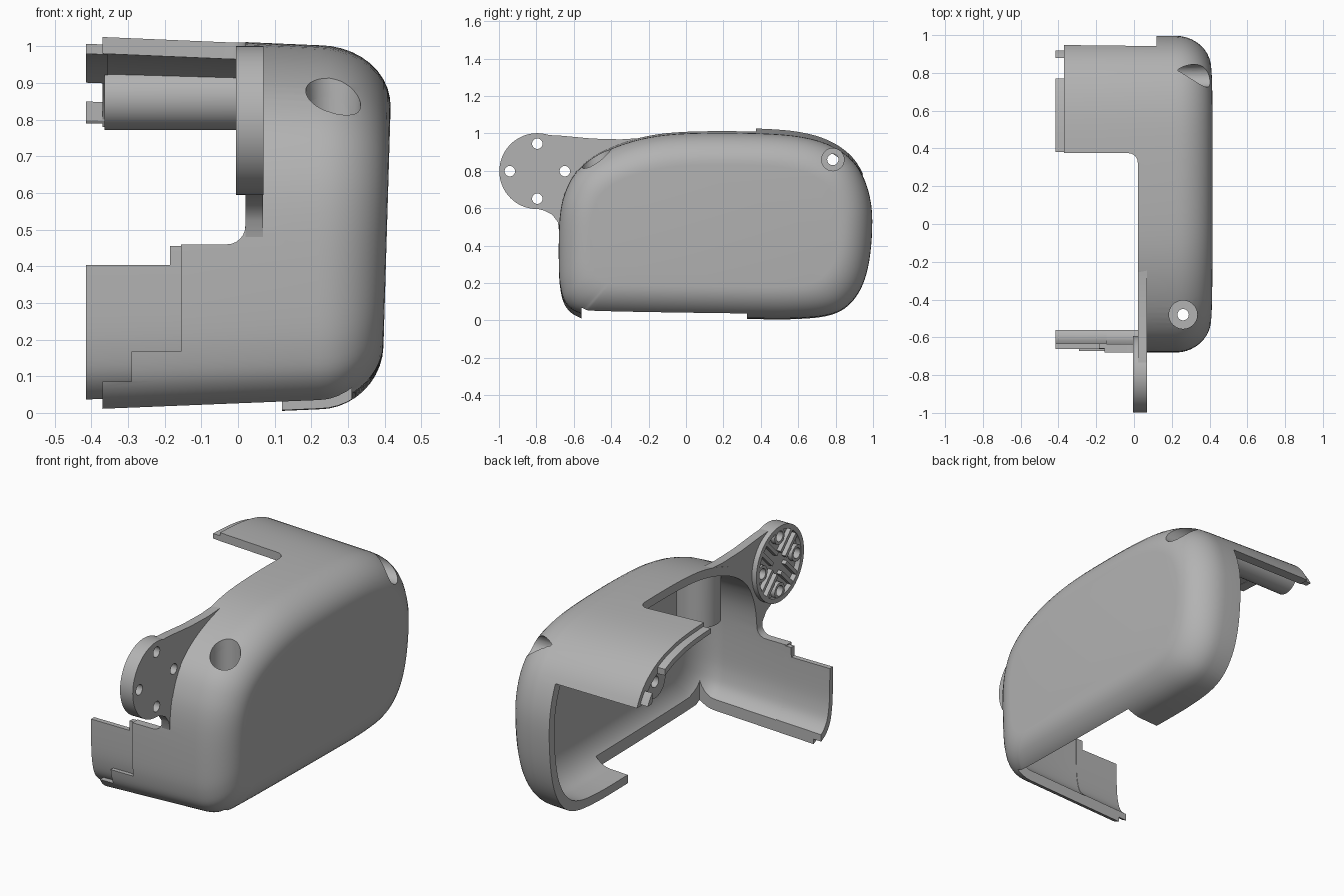
import bpy, bmesh, math
from mathutils import Vector, Matrix

if "Cube" in bpy.data.objects:
    bpy.data.objects.remove(bpy.data.objects["Cube"], do_unlink=True)

grey = bpy.data.materials.new("plain_grey")
grey.use_nodes = True
grey.diffuse_color = (0.45, 0.45, 0.45, 1)
grey.node_tree.nodes["Principled BSDF"].inputs["Base Color"].default_value = (0.45, 0.45, 0.45, 1)

# Side outline (y, z) of the rounded housing
OUTLINE = [(-.68, .3), (-.675, .55), (-.64, .7), (-.57, .81), (-.44, .9), (-.24, .97), (0, 1),
           (.4, 1), (.65, .975), (.82, .91), (.93, .8), (.99, .62), (.99, .4), (.955, .22),
           (.885, .1), (.78, .035), (.6, .012), (.3, .012), (-.45, .025), (-.57, .04),
           (-.64, .09), (-.67, .17)]


def smooth_loop(pts, steps=5):
    out, n = [], len(pts)
    for i in range(n):
        a, b, c, d = (Vector(pts[(i + k) % n]) for k in (-1, 0, 1, 2))
        for s in range(steps):
            t = s / steps
            out.append(0.5 * (2 * b + (c - a) * t + (2 * a - 5 * b + 4 * c - d) * t * t
                              + (3 * b - a - 3 * c + d) * t ** 3))
    return out


LOOP = smooth_loop(OUTLINE)


def finish(bm, name):
    bmesh.ops.recalc_face_normals(bm, faces=bm.faces[:])
    mesh = bpy.data.meshes.new(name)
    bm.to_mesh(mesh)
    bm.free()
    mesh.materials.append(grey)
    ob = bpy.data.objects.new(name, mesh)
    bpy.context.collection.objects.link(ob)
    return ob


def loft(rings, name):
    bm = bmesh.new()
    vs = [[bm.verts.new(p) for p in r] for r in rings]
    n = len(vs[0])
    for a, b in zip(vs, vs[1:]):
        for i in range(n):
            bm.faces.new((a[i], a[(i + 1) % n], b[(i + 1) % n], b[i]))
    bm.faces.new(vs[0])
    bm.faces.new(vs[-1])
    return finish(bm, name)


def housing_solid(name, inset=0, start=-.6):
    """Solid body, inset from the outer skin, rounded over towards +x."""
    levels = [(start, 0), (-.2, 0)]
    for i in range(11):
        a = math.pi / 2 * i / 10
        levels.append((.22 + (.188 - inset) * math.sin(a), .17 * (1 - math.cos(a))))
    rings = []
    for x, d in levels:
        d += inset
        draft = .025 * max(0, .22 - x) / .59
        ring = []
        for y, z in LOOP:
            y = .155 + (y - .155) * (1 - d / .84)
            z = .506 + (z - .506) * (1 - (d - draft) / .494)
            ring.append((x + .03 * (z - .55) * max(0, x - .22) / .188, y, z))
        rings.append(ring)
    return loft(rings, name)


def box(x, y, z, bevel=0):
    bm = bmesh.new()
    bmesh.ops.create_cube(bm, size=1)
    for v in bm.verts:
        v.co = [lo + (c + .5) * (hi - lo) for c, (lo, hi) in zip(v.co, (x, y, z))]
    if bevel:
        bmesh.ops.bevel(bm, geom=bm.edges[:], offset=bevel, segments=6, profile=.5, affect='EDGES')
    return finish(bm, "helper_box")


def cylinder(name, axis, lo, hi, centre, r, n=40):
    """Cylinder along x (centre = y, z) or along z (centre = x, y)."""
    bm = bmesh.new()
    bmesh.ops.create_cone(bm, cap_ends=True, segments=n, radius1=r, radius2=r, depth=hi - lo)
    mid = (lo + hi) / 2
    if axis == 'x':
        bm.transform(Matrix.Translation((mid, *centre)) @ Matrix.Rotation(math.pi / 2, 4, 'Y'))
    else:
        bm.transform(Matrix.Translation((*centre, mid)))
    return finish(bm, name)


def boolean(ob, tool, op='DIFFERENCE', keep=False):
    m = ob.modifiers.new("bool", 'BOOLEAN')
    m.operation, m.object, m.solver = op, tool, 'EXACT'
    bpy.context.view_layer.objects.active = ob
    bpy.ops.object.modifier_apply(modifier=m.name)
    if not keep:
        bpy.data.objects.remove(tool, do_unlink=True)


def shell(name, outer, inner):
    ob = housing_solid(name, outer)
    boolean(ob, housing_solid("helper_core", inner, -.7))
    return ob


parts = []

# Main shell with its openings
body = shell("housing_shell", 0, .045)
for cut in (((-1, -.37), (-2, 2), (-1, 2)),             # open end
            ((-1, .31), (-.56, .325), (-.5, .4)),       # underside
            ((-1, .12), (.32, 1.5), (-.5, .78)),        # rear
            ((-1, -.155), (-1, -.5), (.168, .7)),       # stepped joint
            ((-1, -.29), (-1, -.5), (.085, .2))):
    boolean(body, box(*cut))
boolean(body, box((-1, .02), (-1.5, .375), (.46, 1.6), .05))
parts.append(body)

# Thin joint lips
for name, keep in (("front_lip", ((-.415, -.145), (-1, -.56), (.035, .403))),
                   ("front_lip_step", ((-.185, -.145), (-1, -.56), (.39, .455))),
                   ("top_lip", ((-.415, -.355), (.38, .77), (.79, 1.2))),
                   ("rear_lip", ((-.415, -.355), (.88, .96), (.79, 1.2)))):
    lip = shell(name, .02, .047)
    boolean(lip, box(*keep), 'INTERSECT')
    parts.append(lip)

# Screw bosses, trimmed to the outer skin
skin = housing_solid("helper_skin", .006)
skin.hide_render = True
front_boss = cylinder("front_screw_boss", 'z', .55, 1.1, (.26, -.48), .11)
rear_boss = cylinder("rear_screw_boss", 'x', -.365, .5, (.785, .86), .088)
for boss in (front_boss, rear_boss):
    boolean(boss, skin, 'INTERSECT', keep=True)
    parts.append(boss)
bpy.data.objects.remove(skin, do_unlink=True)
for ob in (body, front_boss):
    boolean(ob, cylinder("helper_bore", 'z', .62, 1.3, (.26, -.48), .075))
    boolean(ob, cylinder("helper_hole", 'z', .4, 1.3, (.26, -.48), .03))
for ob in (body, rear_boss):
    boolean(ob, cylinder("helper_bore", 'x', .1, .6, (.785, .86), .06))
    boolean(ob, cylinder("helper_hole", 'x', -.3 if ob is body else -.6, .6, (.785, .86), .03))

# Mounting ear: web plate flowing into the housing wall
EAR = Vector((-.795, .798))
arc = [(EAR.x + .198 * math.cos(a), EAR.y + .198 * math.sin(a))
       for a in (math.radians(95 + 170 * i / 24) for i in range(25))]
web = ([(.02, 1), (-.1, .992), (-.22, .976), (-.35, .968), (-.5, .972), (-.66, .987)] + arc +
       [(-.76, .588), (-.715, .565), (-.685, .525), (-.675, .45), (-.645, .45), (-.63, .6),
        (-.6, .7), (-.53, .8), (-.41, .88), (-.22, .945), (.02, .975)])
ear_web = loft([[(x, y, z) for y, z in web] for x in (.021, .068)], "ear_web")
ear_disc = cylinder("ear_disc", 'x', -.006, .07, EAR, .203, 64)
boolean(ear_disc, cylinder("helper_recess", 'x', -.1, .03, EAR, .178, 64))
holes = [EAR + .147 * Vector((math.cos(a), math.sin(a))) for a in (i * math.pi / 2 for i in range(4))]

# Raised rings and ribs in the recess
collars = [cylinder("hole_collar", 'x', -.003, .04, h, .043, 24) for h in holes]
for i in range(4):
    a = math.pi / 4 + i * math.pi / 2
    for side in (-1, 1):
        rib = box((-.003, .04), (.05, .18), (side * .028 - .01, side * .028 + .01))
        rib.name = "ear_rib"
        rib.data.transform(Matrix.Translation((0, *EAR)) @ Matrix.Rotation(a, 4, 'X'))
        parts.append(rib)
for h in holes:
    for ob in [ear_disc, ear_web] + collars:
        if ob not in collars or ob is collars[holes.index(h)]:
            boolean(ob, cylinder("helper_hole", 'x', -.2, .2, h, .028, 24))
parts += [ear_web, ear_disc] + collars

# Smooth shading with sharp edges kept
bpy.ops.object.select_all(action='DESELECT')
for ob in parts:
    ob.select_set(True)
bpy.context.view_layer.objects.active = body
bpy.ops.object.shade_smooth_by_angle(angle=math.radians(30))
